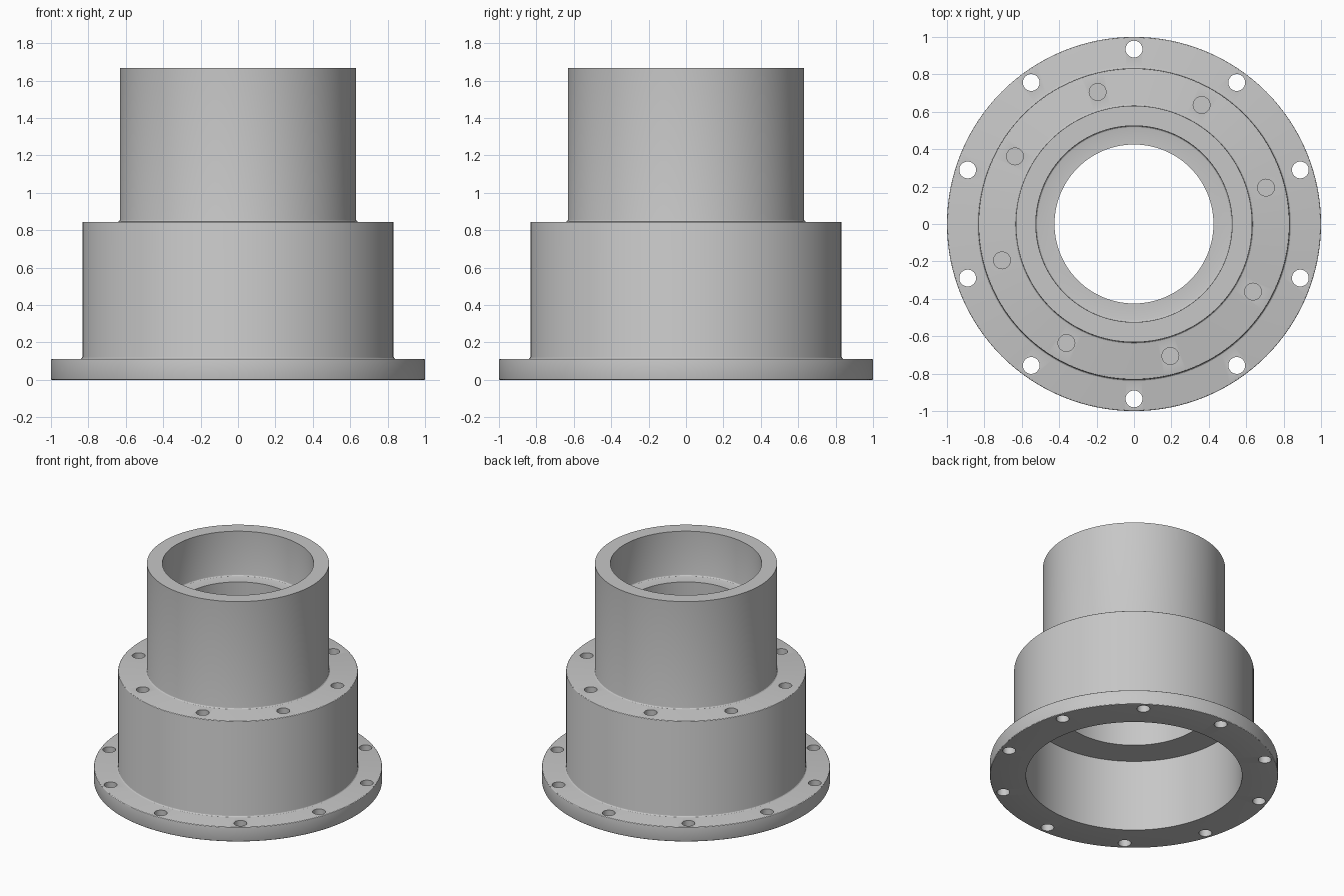
import bpy
import bmesh
from math import cos, sin, pi, radians
from mathutils import Vector, Matrix

SEGMENTS = 128

cube = bpy.data.objects.get("Cube")
if cube:
    bpy.data.objects.remove(cube, do_unlink=True)

steel = bpy.data.materials.new("grey steel")
steel.use_nodes = True
GREY = (0.57, 0.57, 0.57, 1)
steel.diffuse_color = GREY
steel.node_tree.nodes["Principled BSDF"].inputs["Base Color"].default_value = GREY


def make_object(name, bm):
    mesh = bpy.data.meshes.new(name)
    bmesh.ops.recalc_face_normals(bm, faces=bm.faces)
    bm.to_mesh(mesh)
    bm.free()
    mesh.materials.append(steel)
    obj = bpy.data.objects.new(name, mesh)
    bpy.context.collection.objects.link(obj)
    return obj


def rounded(profile, steps=3):
    """Round each (radius, height, fillet) corner of a closed profile."""
    points = []
    for i, (r, z, fillet) in enumerate(profile):
        corner = Vector((r, z))
        if not fillet:
            points.append(corner)
            continue
        before = Vector(profile[i - 1][:2]) - corner
        after = Vector(profile[(i + 1) % len(profile)][:2]) - corner
        a, b = before.normalized() * fillet, after.normalized() * fillet
        for k in range(steps + 1):
            t = k / steps * pi / 2
            points.append(corner + a * (1 - sin(t)) + b * (1 - cos(t)))
    return points


def lathe(name, points):
    """Turn a closed profile around the z axis."""
    bm = bmesh.new()
    rings = []
    for i in range(SEGMENTS):
        a = 2 * pi * i / SEGMENTS
        rings.append([bm.verts.new((p.x * cos(a), p.x * sin(a), p.y)) for p in points])
    for i, ring in enumerate(rings):
        following = rings[(i + 1) % SEGMENTS]
        for j in range(len(points)):
            k = (j + 1) % len(points)
            bm.faces.new((ring[j], following[j], following[k], ring[k]))
    return make_object(name, bm)


def bolt_circle(name, count, circle, start, bottom, top, radius=0.045):
    """Ring of cylindrical cutters for the bolt holes."""
    bm = bmesh.new()
    for i in range(count):
        a = radians(start) + 2 * pi * i / count
        place = Matrix.Translation((circle * cos(a), circle * sin(a), (bottom + top) / 2))
        bmesh.ops.create_cone(bm, cap_ends=True, segments=32, radius1=radius,
                              radius2=radius, depth=top - bottom, matrix=place)
    obj = make_object(name, bm)
    obj.hide_render = True
    return obj


# Stepped hub: flange, body and neck outside; three bores and an inner lip
profile = [
    (0.75, 0, 0), (1.0, 0, 0.006), (1.0, 0.112, 0.006),
    (0.832, 0.112, 0.012), (0.832, 0.845, 0.006),
    (0.632, 0.845, 0.012), (0.632, 1.667, 0),
    (0.525, 1.667, 0), (0.525, 1.325, 0.012),
    (0.425, 1.325, 0), (0.425, 0.92, 0),
    (0.525, 0.92, 0), (0.525, 0.55, 0), (0.75, 0.55, 0),
]
hub = lathe("stepped_flanged_hub", rounded(profile))

# Through holes in the flange and blind holes in the shoulder
cutters = [
    bolt_circle("flange_hole_cutters", 10, 0.935, 90, -0.1, 0.25),
    bolt_circle("shoulder_hole_cutters", 8, 0.732, 15.4, 0.65, 0.95),
]
bpy.ops.object.select_all(action='DESELECT')
bpy.context.view_layer.objects.active = hub
hub.select_set(True)
for cutter in cutters:
    cut = hub.modifiers.new(cutter.name, 'BOOLEAN')
    cut.operation = 'DIFFERENCE'
    cut.solver = 'EXACT'
    cut.object = cutter
    bpy.ops.object.modifier_apply(modifier=cut.name)
for cutter in cutters:
    bpy.data.objects.remove(cutter, do_unlink=True)

bpy.ops.object.shade_smooth_by_angle(angle=radians(25))
